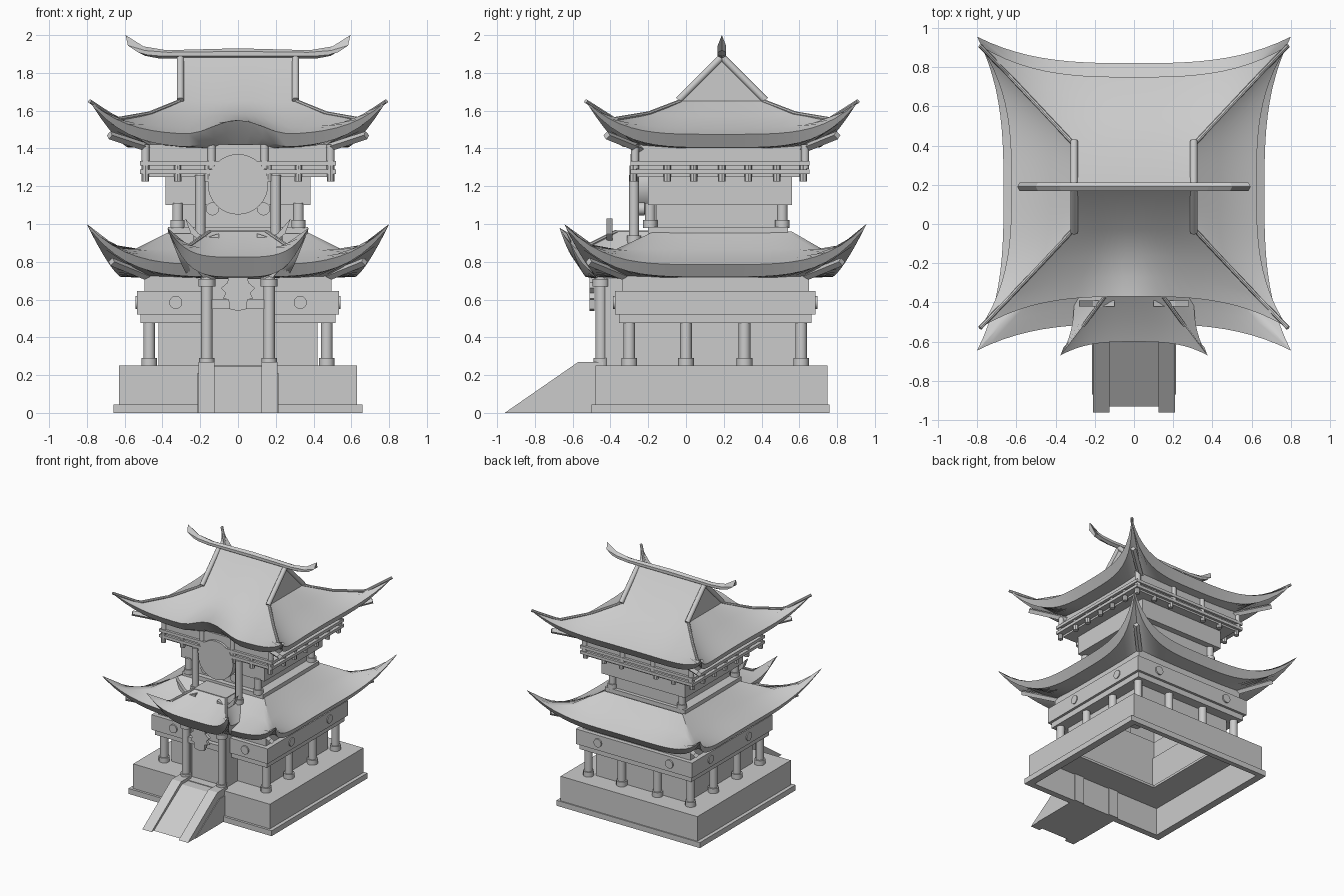
import bpy, bmesh
from math import cos, pi
from mathutils import Vector

if "Cube" in bpy.data.objects:
    bpy.data.objects.remove(bpy.data.objects["Cube"])

stone = bpy.data.materials.new("light grey")
stone.use_nodes = True
stone.diffuse_color = (0.6, 0.6, 0.6, 1)
stone.node_tree.nodes["Principled BSDF"].inputs["Base Color"].default_value = (0.6, 0.6, 0.6, 1)


def finish(name, bm, smooth=None):
    bmesh.ops.remove_doubles(bm, verts=bm.verts, dist=0.0005)
    bmesh.ops.recalc_face_normals(bm, faces=bm.faces)
    me = bpy.data.meshes.new(name)
    bm.to_mesh(me)
    bm.free()
    ob = bpy.data.objects.new(name, me)
    bpy.context.collection.objects.link(ob)
    me.materials.append(stone)
    if smooth:
        bpy.ops.object.select_all(action='DESELECT')
        ob.select_set(True)
        bpy.context.view_layer.objects.active = ob
        bpy.ops.object.shade_smooth_by_angle(angle=smooth)
    return ob


def loft(name, loops, closed=False, smooth=None):
    """Skin a list of equal-length closed loops."""
    bm = bmesh.new()
    rows = [[bm.verts.new(p) for p in loop] for loop in loops]
    pairs = list(zip(rows, rows[1:])) + ([(rows[-1], rows[0])] if closed else [])
    for a, b in pairs:
        for i in range(len(a)):
            j = (i + 1) % len(a)
            bm.faces.new((a[i], a[j], b[j], b[i]))
    return finish(name, bm, smooth)


def frame(name, cy, hx, hy, z0, z1, t):
    """Hollow rectangular storey with wall thickness t."""
    def rect(d, z):
        return [(u * (hx - d), cy + v * (hy - d), z) for u, v in ((-1, -1), (1, -1), (1, 1), (-1, 1))]
    return loft(name, [rect(0, z0), rect(0, z1), rect(t, z1), rect(t, z0)], True)


def box(name, x0, x1, y0, y1, z0, z1):
    return prism(name, [(x0, z0), (x1, z0), (x1, z1), (x0, z1)], y0, y1)


def prism(name, pts, a, b, axis='y'):
    """Extrude an outline along y (points are x,z) or x (points are y,z)."""
    bm = bmesh.new()
    def at(p, d):
        return (p[0], d, p[1]) if axis == 'y' else (d, p[0], p[1])
    f = bm.faces.new([bm.verts.new(at(p, a)) for p in pts])
    ext = bmesh.ops.extrude_face_region(bm, geom=[f])
    move = Vector((0, b - a, 0)) if axis == 'y' else Vector((b - a, 0, 0))
    bmesh.ops.translate(bm, vec=move, verts=[v for v in ext["geom"] if isinstance(v, bmesh.types.BMVert)])
    return finish(name, bm)


def rod(name, a, b, r, sides=12):
    a, b = Vector(a), Vector(b)
    bm = bmesh.new()
    bmesh.ops.create_cone(bm, cap_ends=True, segments=sides, radius1=r, radius2=r, depth=(b - a).length)
    bm.transform((b - a).to_track_quat('Z', 'Y').to_matrix().to_4x4())
    bmesh.ops.translate(bm, vec=(a + b) / 2, verts=bm.verts)
    return finish(name, bm, 0.7)


def column(name, x, y, z0, z1, r):
    rod(name, (x, y, z0), (x, y, z1), r)
    rod(name + "_foot", (x, y, z0), (x, y, z0 + 0.04), r * 1.35)


def roof(name, rings, bump=0, front_only=False, steps=24):
    """Curved hip roof. Ring: centre y, half x, half y, sag, z, corner lift, bump share."""
    grid = [-1 + 2 * i / steps for i in range(steps)]
    unit = ([(s, -1) for s in grid] + [(1, s) for s in grid]
            + [(-s, 1) for s in grid] + [(-1, -s) for s in grid])
    loops = []
    for cy, hx, hy, sag, z, lift, share in rings:
        loop = []
        for u, v in unit:
            c = min(abs(u), abs(v))
            back = front_only and v > 0
            d = sag * (1 - c ** 3)
            x = u * hx - (u * d if abs(u) == 1 else 0)
            y = cy + v * hy - (v * d if abs(v) == 1 and not back else 0)
            h = z + (0 if back else lift * c ** 4)
            if v == -1 and abs(x) < 0.28:
                h += bump * share * (0.5 + 0.5 * cos(pi * x / 0.28))
            loop.append((x, y, h))
        loops.append(loop)
    return loft(name, loops, smooth=0.6)


def hips(name, rings, r, front_only=False):
    """Rods running down the corner lines of a roof."""
    for sx in (-1, 1):
        for sy in ((-1,) if front_only else (-1, 1)):
            pts = [(sx * hx, cy + sy * hy, z + lift) for cy, hx, hy, _, z, lift, _ in rings]
            for a, b in zip(pts, pts[1:]):
                rod(name, a, b, r, 8)


# Hollow base with its deck and plinth
frame("base_wall", 0.135, 0.63, 0.615, 0, 0.25, 0.03)
frame("plinth", 0.13, 0.66, 0.63, 0, 0.045, 0.04)
frame("deck", 0.145, 0.62, 0.605, 0.23, 0.25, 0.24)

# Entrance ramp with side rails
prism("ramp", [(-0.93, 0), (-0.56, 0.245), (-0.46, 0.245), (-0.46, 0)], -0.13, 0.13, 'x')
for s in (-1, 1):
    prism("ramp_rail", [(-0.96, 0), (-0.57, 0.27), (-0.44, 0.27), (-0.44, 0)], s * 0.125, s * 0.21, 'x')
    prism("ramp_rail_side", [(-0.87, 0), (-0.55, 0.21), (-0.48, 0.21), (-0.48, 0)], s * 0.21, s * 0.215, 'x')

# Ground floor
frame("ground_wall", 0.155, 0.42, 0.43, 0.23, 0.5, 0.03)
frame("belt_lower", 0.155, 0.515, 0.51, 0.475, 0.53, 0.11)
frame("belt_upper", 0.155, 0.535, 0.53, 0.52, 0.645, 0.13)
frame("eave_wall", 0.155, 0.495, 0.495, 0.64, 0.76, 0.07)
for s in (-1, 1):
    for y in (-0.3, 0.0, 0.31, 0.61):
        column("ground_column", s * 0.47, y, 0.25, 0.48, 0.031)
    column("back_column", s * 0.165, 0.61, 0.25, 0.48, 0.031)
    for y in (-0.06, 0.44):
        rod("medallion", (s * 0.53, y, 0.585), (s * 0.542, y, 0.585), 0.035)
    for y, d in ((-0.375, -0.012), (0.685, 0.012)):
        rod("medallion", (s * 0.33, y, 0.585), (s * 0.33, y + d, 0.585), 0.035)

# Porch
box("porch_body", -0.14, 0.14, -0.41, -0.26, 0.25, 0.73)
box("porch_beam", -0.16, 0.16, -0.46, -0.42, 0.55, 0.6)
for s in (-1, 1):
    column("porch_column", s * 0.165, -0.45, 0.25, 0.73, 0.03)
    rod("porch_capital", (s * 0.165, -0.45, 0.67), (s * 0.165, -0.45, 0.71), 0.045)
    box("porch_side", s * 0.135, s * 0.19, -0.43, -0.26, 0.25, 0.73)
half = [(0.05, 0.74), (0.055, 0.69), (0.09, 0.66), (0.065, 0.635), (0.08, 0.605), (0.05, 0.6), (0.045, 0.55)]
prism("hanging_crest", half + [(0, 0.54)] + [(-x, z) for x, z in reversed(half)], -0.51, -0.485)

# Lower roof and porch roof
lower = [(0.195, 0.36, 0.365, 0, 0.96, 0, 0), (0.175, 0.55, 0.55, 0.06, 0.865, 0, 0),
         (0.165, 0.69, 0.69, 0.1, 0.815, 0.08, 0), (0.155, 0.8, 0.8, 0.135, 0.785, 0.215, 0)]
roof("lower_roof", lower + [(0.155, 0.785, 0.785, 0.165, 0.72, 0.25, 0), (0.155, 0.48, 0.48, 0, 0.715, 0, 0)])
porch = [(-0.2, 0.15, 0.17, 0, 0.96, 0, 0), (-0.25, 0.26, 0.27, 0.025, 0.875, 0.01, 0),
         (-0.335, 0.375, 0.335, 0.07, 0.825, 0.155, 0)]
roof("porch_roof", porch + [(-0.315, 0.36, 0.315, 0.1, 0.72, 0.23, 0), (-0.235, 0.18, 0.235, 0, 0.71, 0, 0)],
     front_only=True)
hips("porch_hip", porch[:2], 0.01, True)
box("porch_ridge", -0.15, 0.15, -0.37, -0.1, 0.93, 0.965)
horn = [(0.1, 0.95), (0.16, 0.93), (0.21, 0.95), (0.28, 1.03), (0.25, 0.95), (0.19, 0.9), (0.1, 0.91)]
for s in (-1, 1):
    prism("porch_horn", [(s * x, z) for x, z in horn], -0.42, -0.39)

# Upper floor
frame("upper_platform", 0.17, 0.37, 0.37, 0.95, 0.985, 0.09)
frame("upper_wall", 0.175, 0.29, 0.335, 0.95, 1.12, 0.03)
frame("upper_band", 0.18, 0.385, 0.38, 1.1, 1.26, 0.1)
frame("rafter_block", 0.18, 0.47, 0.455, 1.25, 1.42, 0.17)
for z in (1.265, 1.31):
    frame("rafter_rail", 0.18, 0.52, 0.475, z, z + 0.024, 0.06)
pegs = (-0.28, -0.1, 0.04, 0.19, 0.33, 0.48, 0.62)
for s in (-1, 1):
    for y in pegs:
        rod("side_peg", (s * 0.49, y, 1.225), (s * 0.49, y, 1.31), 0.02, 8)
    for x in (0.16, 0.32):
        for y in (-0.27, 0.62):
            rod("end_peg", (s * x, y, 1.225), (s * x, y, 1.31), 0.02, 8)
    for y in (-0.27, 0.63):
        for x in (0.14, 0.49):
            rod("eave_post", (s * x, y, 1.29), (s * x, y, 1.42), 0.022)
    for y in (-0.19, 0.51):
        column("upper_column", s * 0.32, y, 0.98, 1.11, 0.028)
    column("tall_column", s * 0.2, -0.275, 0.9, 1.26, 0.027)
    rod("scroll", (s * 0.135, -0.25, 1.08), (s * 0.135, -0.22, 1.08), 0.035)
rod("round_panel", (0, -0.295, 1.21), (0, -0.19, 1.21), 0.16, 32)

# Upper roof with gables and a raised front eave
upper = [(0.19, 0.31, 0.004, 0, 1.89, 0, 0), (0.19, 0.31, 0.22, 0, 1.65, 0, 0),
         (0.19, 0.47, 0.39, 0.04, 1.57, 0.015, 0.15), (0.19, 0.64, 0.57, 0.11, 1.51, 0.045, 0.55),
         (0.19, 0.785, 0.72, 0.16, 1.475, 0.175, 1)]
roof("upper_roof", upper + [(0.19, 0.77, 0.705, 0.19, 1.405, 0.22, 1.15), (0.19, 0.44, 0.43, 0, 1.4, 0, 0)], 0.075)
hips("upper_hip", upper[1:], 0.011)
for s in (-1, 1):
    for y in (-0.04, 0.42):
        rod("gable_bar", (s * 0.305, y, 1.655), (s * 0.305, 0.19, 1.885), 0.019)

# Upswept ridge, thin at the top
top = [(0, 1.93), (0.38, 1.92), (0.5, 1.94), (0.595, 2.0)]
low = [(0.54, 1.92), (0.49, 1.89), (0.41, 1.875)]
bm = bmesh.new()
outline = top + low + [(-x, z) for x, z in reversed(top[1:] + low)]
mid = [bm.verts.new((x, 0.19, z)) for x, z in outline]
for s in (-1, 1):
    side = [bm.verts.new((x * 0.98, 0.19 + s * 0.022, 1.9 + (z - 1.9) * 0.45)) for x, z in outline]
    bm.faces.new(side)
    for i in range(len(mid)):
        j = (i + 1) % len(mid)
        bm.faces.new((mid[i], mid[j], side[j], side[i]))
finish("ridge", bm)

# Beams carrying the roof corners
for s in (-1, 1):
    for t in (-1, 1):
        rod("lower_corner_beam", (s * 0.45, 0.155 + t * 0.45, 0.71), (s * 0.67, 0.155 + t * 0.67, 0.8), 0.022, 4)
        rod("upper_corner_beam", (s * 0.42, 0.19 + t * 0.4, 1.385), (s * 0.68, 0.19 + t * 0.61, 1.47), 0.022, 4)
